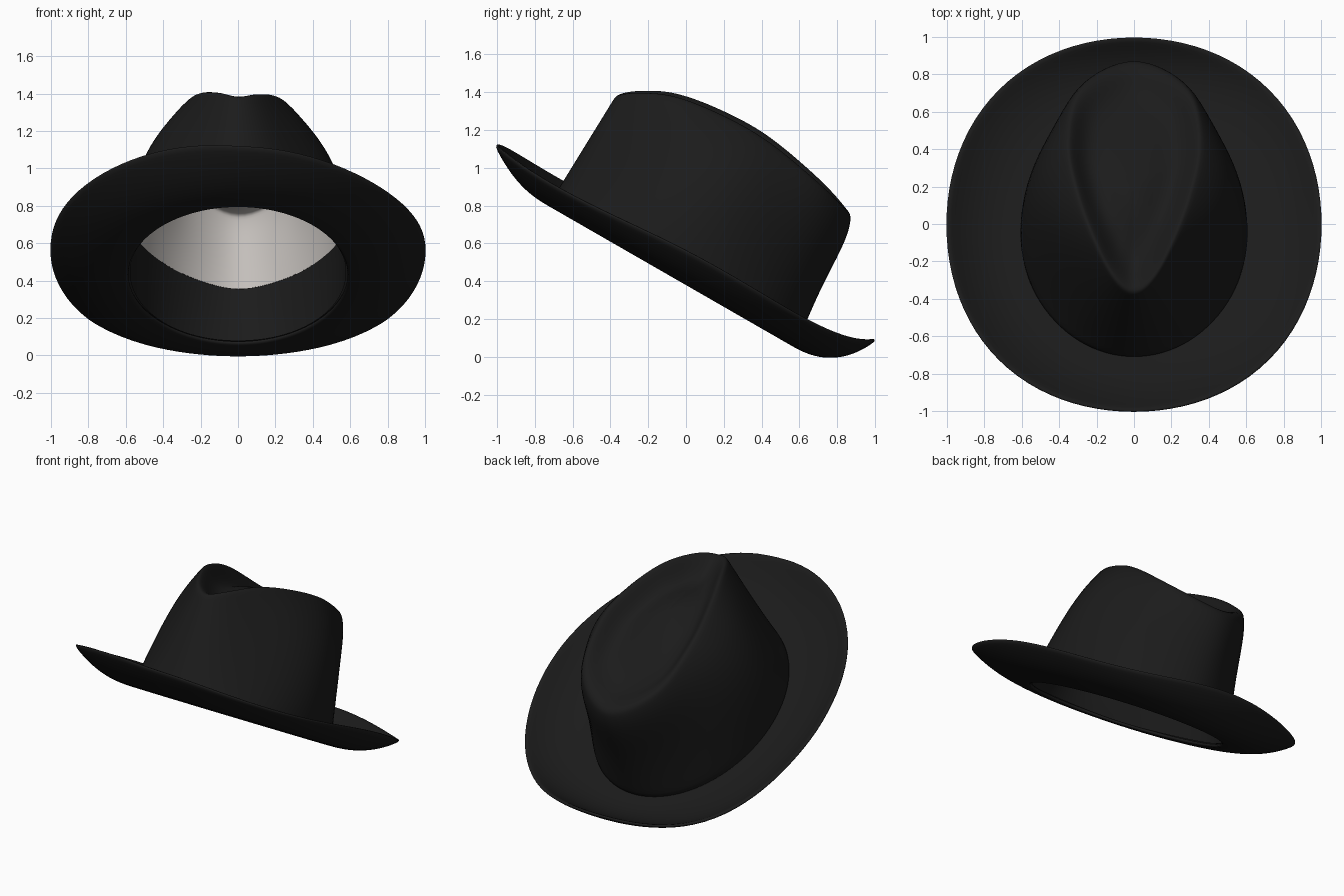
import bpy, bmesh
from math import sin, cos, pi
from mathutils import Vector

if "Cube" in bpy.data.objects:
    bpy.data.objects.remove(bpy.data.objects["Cube"], do_unlink=True)

SEG = 48


def material(name, rgb):
    m = bpy.data.materials.new(name)
    m.use_nodes = True
    col = (*rgb, 1)
    m.diffuse_color = col
    bsdf = m.node_tree.nodes["Principled BSDF"]
    bsdf.inputs["Base Color"].default_value = col
    bsdf.inputs["Roughness"].default_value = 0.9
    return m


felt = material("black felt", (0.011, 0.011, 0.011))
satin = material("pale lining", (0.55, 0.52, 0.495))


def loft(name, rings, mat, cap=False, inset=0, thickness=0):
    """Skin closed rings, optionally pull them inward, then thicken and smooth."""
    bm = bmesh.new()
    loops = [[bm.verts.new(p) for p in ring] for ring in rings]
    for a, b in zip(loops, loops[1:]):
        for i in range(SEG):
            j = (i + 1) % SEG
            bm.faces.new((a[i], a[j], b[j], b[i]))
    if cap:
        bm.faces.new(loops[-1])
    bm.normal_update()
    if inset:
        moved = [(v, v.co - v.normal * inset) for v in bm.verts]
        for v, co in moved:
            v.co = co
    me = bpy.data.meshes.new(name)
    bm.to_mesh(me)
    bm.free()
    me.materials.append(mat)
    for p in me.polygons:
        p.use_smooth = True
    ob = bpy.data.objects.new(name, me)
    bpy.context.collection.objects.link(ob)
    if thickness:
        s = ob.modifiers.new("thickness", 'SOLIDIFY')
        s.thickness = thickness
        s.offset = -1
    sub = ob.modifiers.new("smooth", 'SUBSURF')
    sub.levels = sub.render_levels = 1
    return ob


# Tilted plane on which the crown meets the brim
def plane(y):
    return 0.405 - 0.575 * y


def base_point(a):
    y = -0.065 - 0.655 * cos(a)
    return Vector((0.61 * sin(a), y, plane(y)))


# Teardrop ridge round the top of the crown, front to back, mirrored
half = [(0, -0.37, 1.385), (0.11, -0.29, 1.405), (0.22, -0.08, 1.395), (0.31, 0.17, 1.305),
        (0.36, 0.44, 1.155), (0.29, 0.73, 0.91), (0, 0.875, 0.755)]
ctrl = [Vector(p) for p in half]
ctrl += [Vector((-p.x, p.y, p.z)) for p in ctrl[-2:0:-1]]


def ridge_point(i):
    n = len(ctrl)
    k, step = divmod(i, SEG // n)
    t = step / (SEG // n)
    p0, p1, p2, p3 = (ctrl[(k + d) % n] for d in (-1, 0, 1, 2))
    p = 0.5 * (2 * p1 + (p2 - p0) * t + (2 * p0 - 5 * p1 + 4 * p2 - p3) * t ** 2
               + (3 * p1 - p0 - 3 * p2 + p3) * t ** 3)
    p.z -= 0.04 * p.x
    return p


angles = [2 * pi * i / SEG for i in range(SEG)]
base = [base_point(a) for a in angles]
ridge = [ridge_point(i) for i in range(SEG)]


# Wall ring: full at the sides and rear, pinched towards the front;
# dip lowers the ring at the sides
def wall_ring(t, dip=0):
    ring = []
    for a, b, r in zip(angles, base, ridge):
        u = t * (1 - dip * sin(a) ** 2)
        p = b.lerp(r, u)
        rear = 1 - cos(a)
        p.x = b.x + (r.x - b.x) * u ** (0.8 + 1.8 * sin(a) ** 2 * rear ** 1.5)
        swell = 0.18 * rear * u ** 4 * (1 - u)
        p += Vector((sin(a), -cos(a), 0)) * swell
        ring.append(p)
    return ring


# Dished top ring: a channel inside the ridge and a soft bump in the middle
def top_height(y):
    return 1.37 - 0.35 * y - 0.4 * y * y


def dish_ring(s, depth):
    ring = []
    for r in ridge:
        x, y = r.x * s, 0.2 + (r.y - 0.2) * s
        z = top_height(y) + s * (r.z - top_height(r.y)) - depth
        ring.append(Vector((x, y, z)))
    return ring


# Brim ring: t = 0 at the crown, 1 at the upturned rim, highest at the front right
def brim_ring(t):
    ring = []
    for a, b in zip(angles, base):
        c, s = cos(a), sin(a)
        diagonal = sin(2 * a) ** 2
        size = 1 + 0.022 * diagonal
        x = b.x + (s * size - b.x) * t
        y = b.y + (-0.995 * c * size - b.y) * t
        lift = 0.17 - 0.06 * c + 0.04 * c * c - (0.045 - 0.015 * c) * diagonal
        lift += 0.1 * max(c, 0) * max(-s, 0)
        ring.append(Vector((x, y, plane(y) + lift * max(t, 0) ** (2.3 + 0.3 * c))))
    return ring


walls = [wall_ring(t) for t in (0, 0.1, 0.2, 0.3, 0.4, 0.5, 0.6, 0.7, 0.8, 0.88, 0.95, 1)]
dish = [dish_ring(s, d) for s, d in ((0.95, 0.004), (0.88, 0.03), (0.78, 0.08), (0.66, 0.115),
                                     (0.5, 0.115), (0.34, 0.095), (0.18, 0.08), (0.05, 0.075))]
band = [wall_ring(t, 0.18) for t in (0, 0.1, 0.2, 0.3, 0.4)]

# The brim runs a little under the crown so that the joint is closed
loft("brim", [brim_ring(1 - k / 10) for k in range(11)] + [brim_ring(-0.06)], felt, thickness=0.022)
loft("crown", walls + dish, felt, cap=True, thickness=0.022)
loft("sweatband", band, felt, inset=0.03)
loft("lining", band[4:] + walls[5:] + dish, satin, cap=True, inset=0.03)
